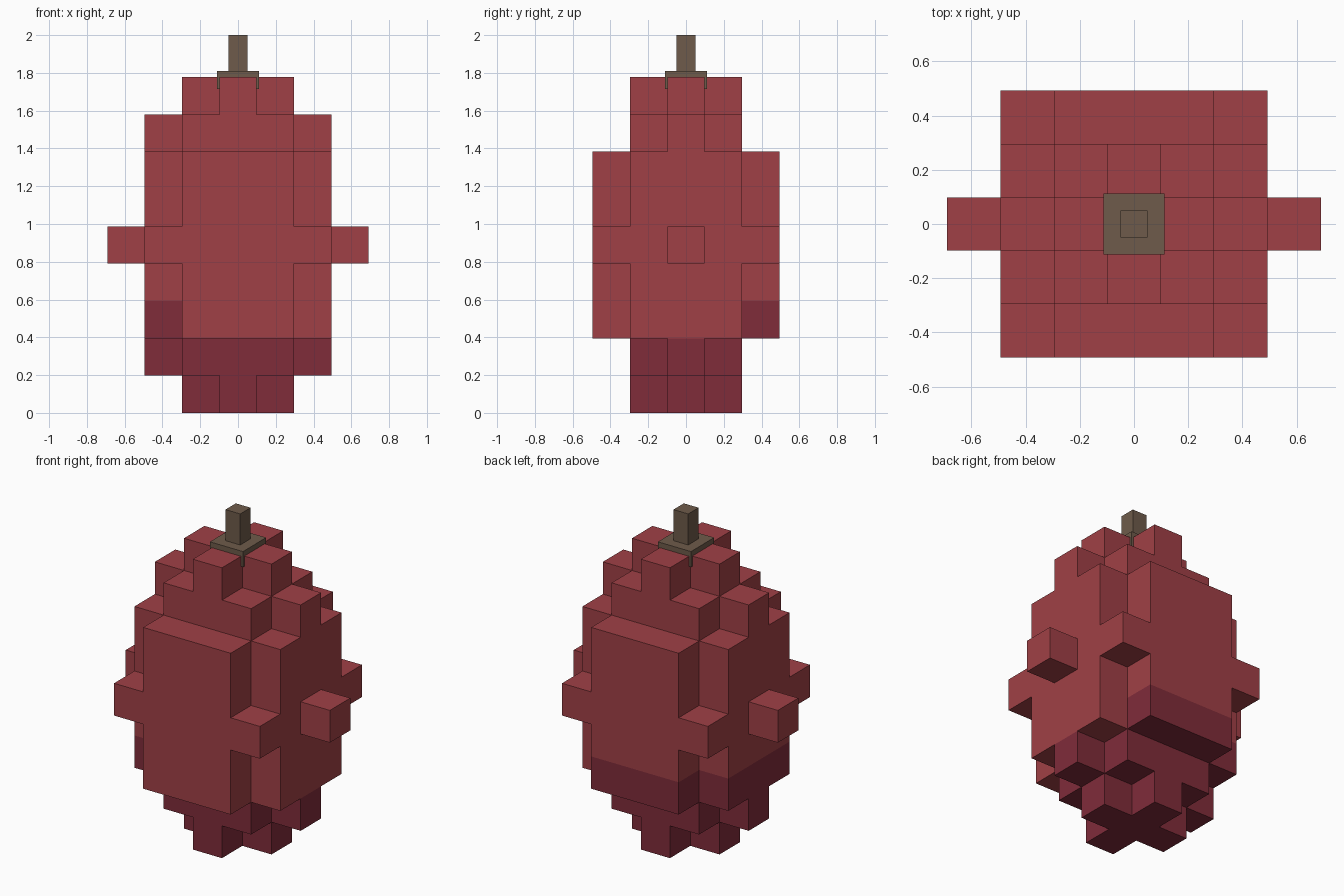
import bpy, bmesh

if "Cube" in bpy.data.objects:
    bpy.data.objects.remove(bpy.data.objects["Cube"])

V = 0.1975  # block size


def material(name, rgb):
    m = bpy.data.materials.new(name)
    m.diffuse_color = (*rgb, 1.0)
    m.use_nodes = True
    m.node_tree.nodes["Principled BSDF"].inputs["Base Color"].default_value = m.diffuse_color
    return m


red = material("red skin", (0.352, 0.051, 0.061))
dark_red = material("dark red skin", (0.216, 0.025, 0.042))
brown = material("brown stem", (0.156, 0.105, 0.069))


def add_object(name, bm, mats):
    mesh = bpy.data.meshes.new(name)
    bm.to_mesh(mesh)
    bm.free()
    for m in mats:
        mesh.materials.append(m)
    obj = bpy.data.objects.new(name, mesh)
    bpy.context.collection.objects.link(obj)


def box(name, half, z0, z1, mat):
    bm = bmesh.new()
    bmesh.ops.create_cube(bm, size=1)
    for v in bm.verts:
        v.co = (v.co.x * 2 * half, v.co.y * 2 * half, z0 + (v.co.z + 0.5) * (z1 - z0))
    add_object(name, bm, [mat])


# Fruit body: each layer lists the half-width in blocks for rows |y| = 0, 1, 2
lower = [(1, 0), (2, 1), (2, 2, 1), (2, 2, 1)]
layers = lower + [(3, 2, 2)] + lower[::-1]
blocks = {(x, y, z)
          for z, rows in enumerate(layers)
          for y in range(1 - len(rows), len(rows))
          for x in range(-rows[abs(y)], rows[abs(y)] + 1)}


def is_dark(x, y, z):
    # dark base, rising one block higher on the left and back
    return z < 2 or (z == 2 and (x == -2 or y == 2))


bm = bmesh.new()
for block in sorted(blocks):
    for axis in range(3):
        for sign in (-1, 1):
            neighbour = list(block)
            neighbour[axis] += sign
            if tuple(neighbour) in blocks:
                continue
            corners = []
            for a, b in ((-1, -1), (1, -1), (1, 1), (-1, 1))[::sign]:
                offset = [0, 0, 0]
                offset[axis] = sign
                offset[(axis + 1) % 3] = a
                offset[(axis + 2) % 3] = b
                p = [(c + o / 2) * V for c, o in zip(block, offset)]
                corners.append(bm.verts.new((p[0], p[1], p[2] + V / 2)))
            bm.faces.new(corners).material_index = int(is_dark(*block))
bmesh.ops.remove_doubles(bm, verts=bm.verts, dist=0.001)
# merge flat neighbouring faces of the same colour
bmesh.ops.dissolve_limit(bm, angle_limit=0.01, verts=bm.verts, edges=bm.edges,
                         delimit={'MATERIAL'})
add_object("fruit_body", bm, [red, dark_red])

# Stem with its square collar
box("stem_collar", 0.112, 1.715, 1.81, brown)
box("stem", 0.05, 1.75, 2.0, brown)
